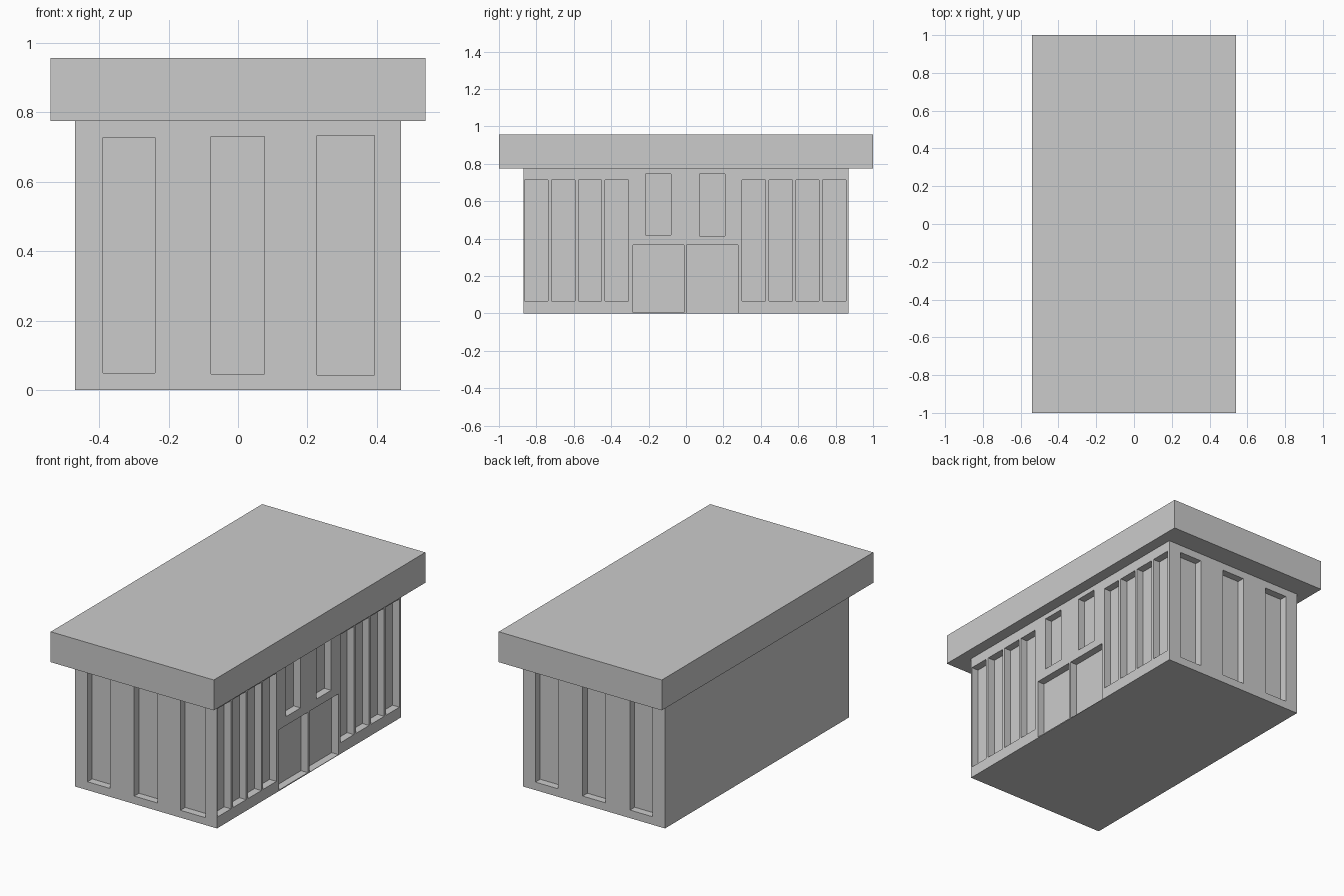
import bpy
import bmesh
from mathutils import Matrix

if "Cube" in bpy.data.objects:
    bpy.data.objects.remove(bpy.data.objects["Cube"])

WX, WY, WALL_TOP = 0.47, 0.87, 0.775   # wall half sizes and height
DEPTH = 0.045                          # depth of every recess


def add_box(bm, lo, hi):
    size = [b - a for a, b in zip(lo, hi)]
    mid = [(a + b) / 2 for a, b in zip(lo, hi)]
    bmesh.ops.create_cube(bm, size=1, matrix=Matrix.Translation(mid) @ Matrix.Diagonal((*size, 1)))


def finish(name, bm):
    mesh = bpy.data.meshes.new(name)
    bm.to_mesh(mesh)
    bm.free()
    obj = bpy.data.objects.new(name, mesh)
    bpy.context.collection.objects.link(obj)
    return obj


# Main building block
bm = bmesh.new()
add_box(bm, (-WX, -WY, 0), (WX, WY, WALL_TOP))
walls = finish("walls", bm)

# Overhanging flat roof
bm = bmesh.new()
add_box(bm, (-0.54, -1, WALL_TOP), (0.54, 1, 0.957))
finish("roof", bm)

# Recess cutters
bm = bmesh.new()

# Front windows
for x0, x1, z0, z1 in [(-0.388, -0.239, 0.05, 0.727),
                       (-0.078, 0.076, 0.047, 0.73),
                       (0.228, 0.393, 0.044, 0.733)]:
    add_box(bm, (x0, -WY - 0.1, z0), (x1, -WY + DEPTH, z1))

# Back windows
for x in (-0.313, 0, 0.313):
    add_box(bm, (x - 0.075, WY - DEPTH, 0.048), (x + 0.075, WY + 0.1, 0.73))

# Right side: tall windows in two rows of four, then upper windows and doors
side = [(start + i * 0.1435, start + i * 0.1435 + 0.125, 0.067, 0.714)
        for start in (-0.863, 0.300) for i in range(4)]
side += [(-0.217, -0.08, 0.42, 0.746), (0.073, 0.209, 0.415, 0.746),
         (-0.284, -0.011, 0.006, 0.367), (0.003, 0.279, 0.003, 0.367)]
for y0, y1, z0, z1 in side:
    add_box(bm, (WX - DEPTH, y0, z0), (WX + 0.1, y1, z1))

cutter = finish("recess_cutter", bm)
cutter.hide_render = True
cutter.display_type = 'WIRE'

# Carve the recesses into the walls, then drop the cutter
mod = walls.modifiers.new("recesses", 'BOOLEAN')
mod.operation = 'DIFFERENCE'
mod.solver = 'EXACT'
mod.object = cutter
bpy.context.view_layer.objects.active = walls
bpy.ops.object.modifier_apply(modifier=mod.name)
bpy.data.objects.remove(cutter)
